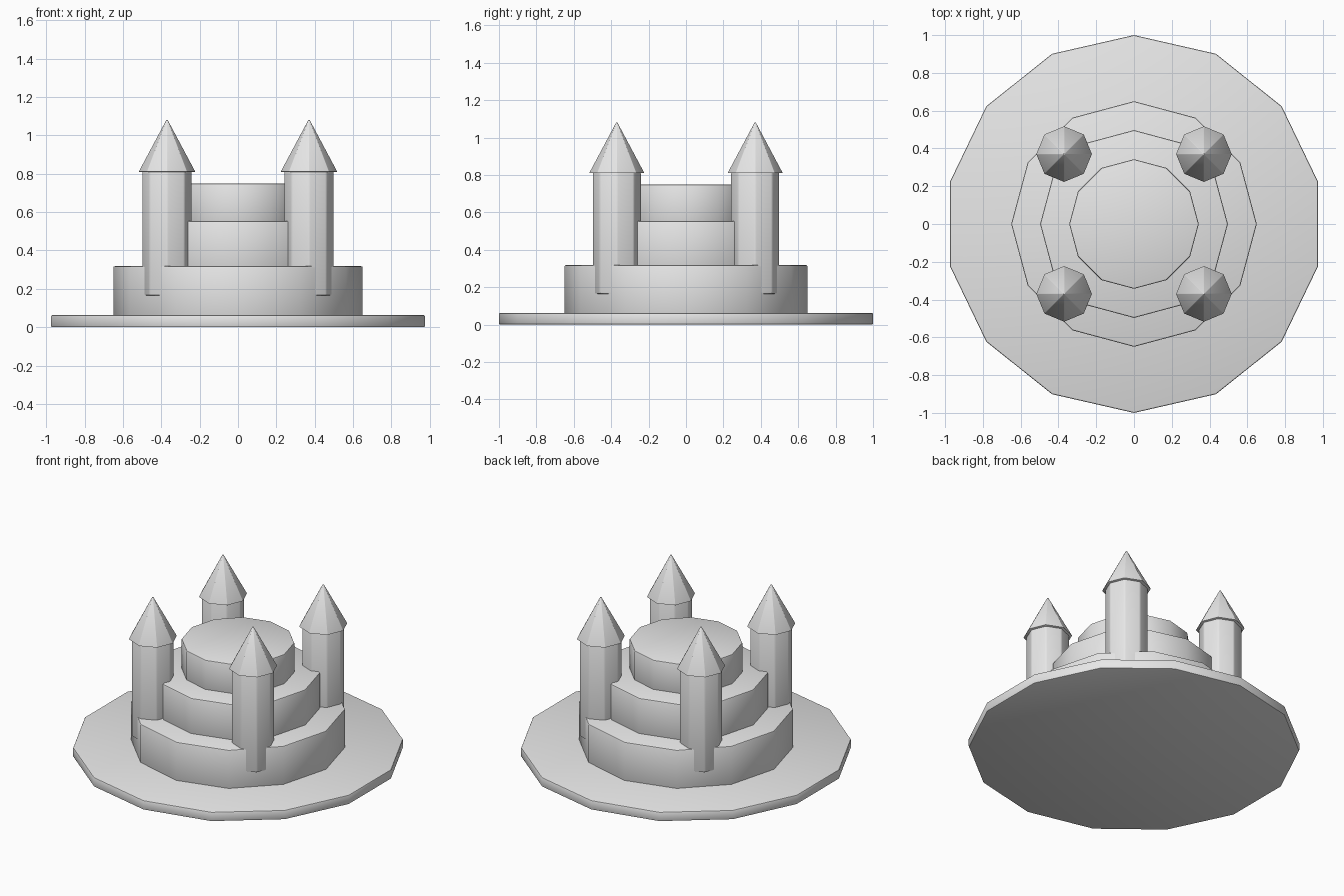
import bpy
import bmesh
import math

cube = bpy.data.objects.get("Cube")
if cube:
    bpy.data.objects.remove(cube, do_unlink=True)

# One plain grey for the whole castle
grey = bpy.data.materials.new("light_grey")
grey.use_nodes = True
grey.diffuse_color = (0.8, 0.8, 0.8, 1)
grey.node_tree.nodes["Principled BSDF"].inputs["Base Color"].default_value = (0.8, 0.8, 0.8, 1)


def prism(name, sides, r_bottom, r_top, z_low, z_high, x=0, y=0, bevel=0.008):
    """Upright prism or cone with softened edges, one corner facing +y."""
    mesh = bpy.data.meshes.new(name)
    bm = bmesh.new()
    bmesh.ops.create_cone(bm, cap_ends=True, segments=sides, radius1=r_bottom,
                          radius2=r_top, depth=z_high - z_low)
    bm.to_mesh(mesh)
    bm.free()
    mesh.materials.append(grey)
    obj = bpy.data.objects.new(name, mesh)
    bpy.context.collection.objects.link(obj)
    obj.location = (x, y, (z_low + z_high) / 2)

    mod = obj.modifiers.new("soft_edges", "BEVEL")
    mod.width = bevel
    mod.segments = 2
    mod.limit_method = "ANGLE"
    mod.angle_limit = math.radians(31)

    bpy.ops.object.select_all(action="DESELECT")
    obj.select_set(True)
    bpy.context.view_layer.objects.active = obj
    bpy.ops.object.modifier_apply(modifier=mod.name)
    bpy.ops.object.shade_smooth_by_angle(angle=math.radians(31))
    return obj


# Wide ground plate
prism("base_plate", 14, 1.0, 1.0, 0, 0.063)

# Three stacked tiers
prism("lower_tier", 12, 0.65, 0.65, 0.04, 0.318)
prism("middle_tier", 12, 0.497, 0.497, 0.29, 0.553)
prism("upper_tier", 12, 0.343, 0.343, 0.53, 0.748)

# Four corner towers with pointed roofs
for depth, y in (("front", -0.37), ("back", 0.37)):
    for side, x in (("left", 0.37), ("right", -0.37)):
        prism(f"{depth}_{side}_tower", 8, 0.13, 0.13, 0.165, 0.815, x, y)
        prism(f"{depth}_{side}_roof", 8, 0.148, 0.004, 0.81, 1.08, x, y, 0.005)
